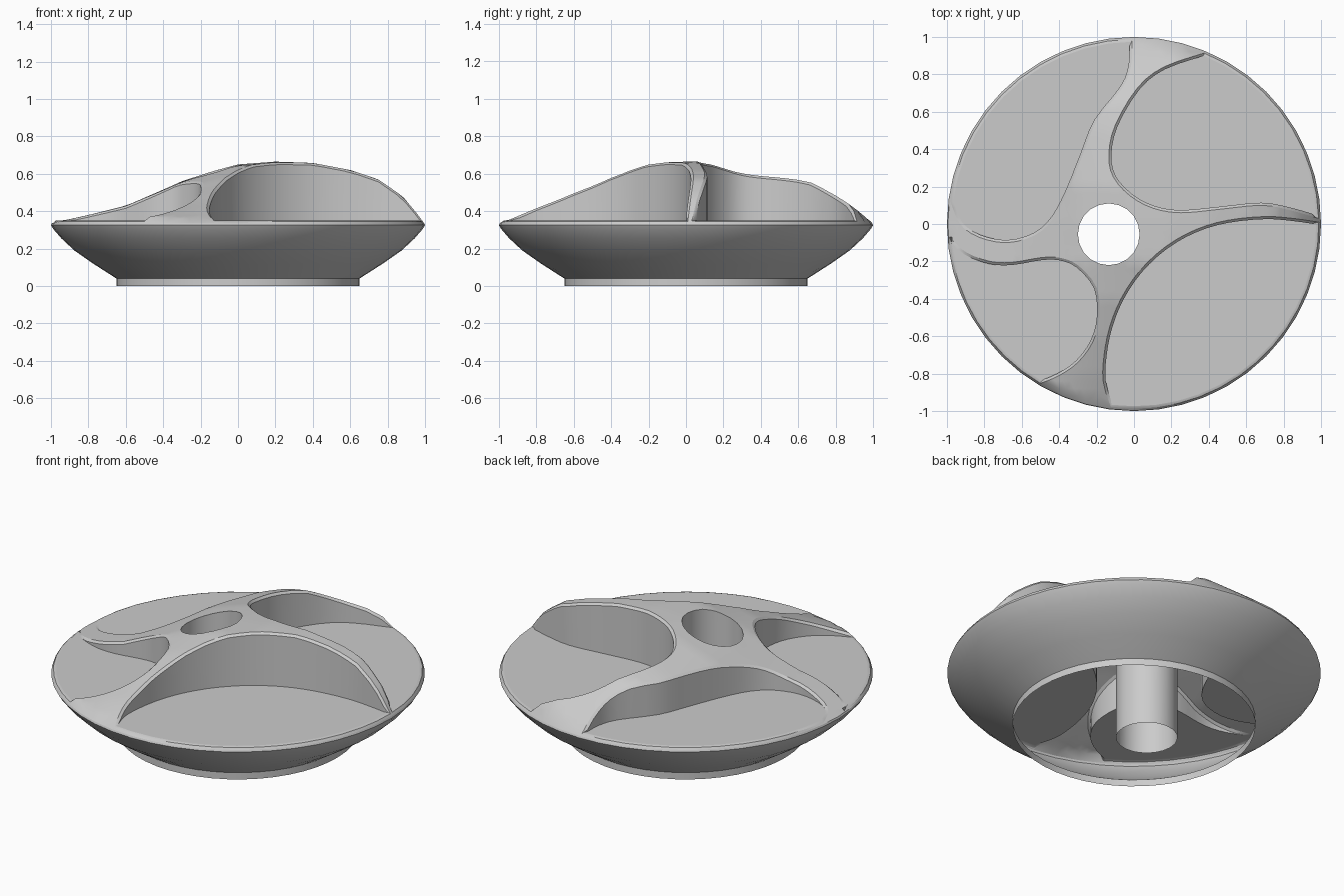
import bpy, bmesh
from math import sin, cos, pi, atan2, hypot
from mathutils import Vector
from mathutils.geometry import delaunay_2d_cdt

if "Cube" in bpy.data.objects:
    bpy.data.objects.remove(bpy.data.objects["Cube"])

FLOOR, RIM, R = 0.35, 0.335, 0.995
HOLE, HOLE_R = (-0.135, -0.055), 0.165

# Dome height: side profile along x, scaled by a falloff along y
GX = [(-1, .335), (-.8, .38), (-.6, .43), (-.4, .515), (-.3, .56), (-.13, .615), (0, .65),
      (.2, .665), (.4, .658), (.6, .62), (.75, .57), (.88, .48), (1, .335)]
HY = [(-1, 0), (-.95, .06), (-.8, .3), (-.6, .58), (-.4, .82), (-.2, .98), (0, 1),
      (.2, 1), (.5, .86), (.65, .74), (.8, .46), (.9, .25), (1, 0)]

# Inner edges of the four compartments; each is closed by an arc along the rim
PATHS = {
    "back_left": [(-.01, .988), (-.015, .85), (-.06, .73), (-.2, .55), (-.27, .38), (-.35, .18),
                  (-.43, .03), (-.53, -.06), (-.68, -.1), (-.83, -.07), (-.93, 0), (-.981, .12)],
    "back_right": [(.375, .914), (.16, .84), (.02, .73), (-.1, .53), (-.135, .37), (-.11, .25),
                   (-.02, .15), (.1, .085), (.25, .06), (.47, .08), (.68, .1), (.83, .075), (.987, .03)],
    "front_right": [(.988, .01), (.85, .03), (.7, .04), (.5, .02), (.33, -.03), (.17, -.12), (.03, -.25),
                    (-.07, -.4), (-.13, -.55), (-.16, -.7), (-.165, -.84), (-.125, -.98)],
    "front_left": [(-.986, -.07), (-.9, -.15), (-.77, -.2), (-.65, -.205), (-.5, -.18), (-.4, -.18),
                   (-.3, -.22), (-.2, -.34), (-.185, -.5), (-.22, -.63), (-.3, -.74), (-.4, -.81), (-.5, -.852)],
}


def lerp_table(t, x):
    x = min(max(x, t[0][0]), t[-1][0])
    for (a, u), (b, v) in zip(t, t[1:]):
        if x <= b:
            return u + (v - u) * (x - a) / (b - a)


def height(x, y):
    z = RIM + (lerp_table(GX, x) - RIM) * lerp_table(HY, y)
    return max(RIM, min(z, RIM + 1.5 * (R - hypot(x, y))))


def smooth_path(pts, n=3):
    p = [Vector(q) for q in pts]
    p = [p[0]] + p + [p[-1]]
    out = []
    for a, b, c, d in zip(p, p[1:], p[2:], p[3:]):
        for k in range(n):
            t = k / n
            out.append(0.5 * (2 * b + (c - a) * t + (2 * a - 5 * b + 4 * c - d) * t * t
                              + (3 * b - a - 3 * c + d) * t ** 3))
    return out + [p[-1]]


def circle(r, n, c=(0, 0)):
    return [Vector((c[0] + r * cos(2 * pi * i / n), c[1] + r * sin(2 * pi * i / n))) for i in range(n)]


def area(loop):
    return sum(a.x * b.y - b.x * a.y for a, b in zip(loop, loop[1:] + loop[:1])) / 2


def inside(p, loop):
    hit = False
    for a, b in zip(loop, loop[1:] + loop[:1]):
        if (a.y > p.y) != (b.y > p.y) and p.x < (b.x - a.x) * (p.y - a.y) / (b.y - a.y) + a.x:
            hit = not hit
    return hit


def compartment_loop(path):
    pts = smooth_path(path)
    a, b = atan2(pts[-1].y, pts[-1].x), atan2(pts[0].y, pts[0].x)
    sweep = (b - a + pi) % (2 * pi) - pi
    n = max(4, int(abs(sweep) / 0.12))
    pts += [Vector((.988 * cos(a + sweep * i / n), .988 * sin(a + sweep * i / n))) for i in range(1, n)]
    return pts if area(pts) > 0 else pts[::-1]


def inset(loop, d):
    n = len(loop)
    out = []
    for i in range(n):
        t = (loop[(i + 1) % n] - loop[i - 1]).normalized()
        out.append(loop[i] + Vector((-t.y, t.x)) * d)
    return out


def make(name, verts, faces, angle=35):
    me = bpy.data.meshes.new(name)
    me.from_pydata(verts, [], faces)
    ob = bpy.data.objects.new(name, me)
    bpy.context.collection.objects.link(ob)
    bpy.ops.object.select_all(action='DESELECT')
    ob.select_set(True)
    bpy.context.view_layer.objects.active = ob
    bpy.ops.object.shade_smooth_by_angle(angle=angle * pi / 180)
    return ob


def bands(rings, n):
    return [(r * n + i, r * n + (i + 1) % n, (r + 1) * n + (i + 1) % n, (r + 1) * n + i)
            for r in range(rings - 1) for i in range(n)]


# Outer bowl with foot ring, open underneath
N = 48
prof = [(.65, 0), (.65, .04), (.775, .12), (.875, .19), (.945, .255), (.988, .305), (1, .325), (R, RIM)]
make("bowl", [(p.x, p.y, z) for r, z in prof for p in circle(r, N)], bands(len(prof), N))

# Compartments: softened top edge, wall and flat floor
loops = {k: compartment_loop(v) for k, v in PATHS.items()}
for name, lp in loops.items():
    n = len(lp)
    low = inset(lp, .014)
    top = [(p.x, p.y, height(p.x, p.y)) for p in lp]
    mid = [(q.x, q.y, max(FLOOR, t[2] - .012)) for q, t in zip(low, top)]
    bot = [(q.x, q.y, FLOOR) for q in low]
    walls = [(a, b, c, d) for a, b, c, d in bands(3, n)]
    make(name + "_compartment_wall", top + mid + bot, walls)
    make(name + "_compartment_floor", bot, [tuple(range(n))])

# Divider web: triangulated disc without compartments and hole, lifted to the dome
hole = circle(HOLE_R, 20, HOLE)
borders = list(loops.values()) + [hole]
pts, edges = [], []
for lp in borders + [circle(R, N)]:
    s, n = len(pts), len(lp)
    pts += lp
    edges += [(s + i, s + (i + 1) % n) for i in range(n)]
rim_pts = list(pts)
for i in range(-24, 25):
    for j in range(-24, 25):
        p = Vector((i * .04 + (j % 2) * .02, j * .04))
        if p.length < .97 and not any(inside(p, b) for b in borders) \
                and min((p - q).length for q in rim_pts) > .018:
            pts.append(p)
v, _, f, *_ = delaunay_2d_cdt(pts, edges, [], 0, 1e-5)
web = []
for t in f:
    c = sum((v[i] for i in t), Vector((0, 0))) / len(t)
    if c.length < R and not any(inside(c, b) for b in borders):
        web.append(tuple(t))
make("divider_web", [(p.x, p.y, height(p.x, p.y)) for p in v], web, 50)
me = bpy.data.objects["divider_web"].data
bm = bmesh.new()
bm.from_mesh(me)
bmesh.ops.delete(bm, geom=[x for x in bm.verts if not x.link_faces], context='VERTS')
bm.to_mesh(me)
bm.free()

# Open centre tube running from the dome to the base
make("centre_tube", [(p.x, p.y, height(p.x, p.y)) for p in hole] + [(p.x, p.y, 0) for p in hole],
     bands(2, len(hole)))
